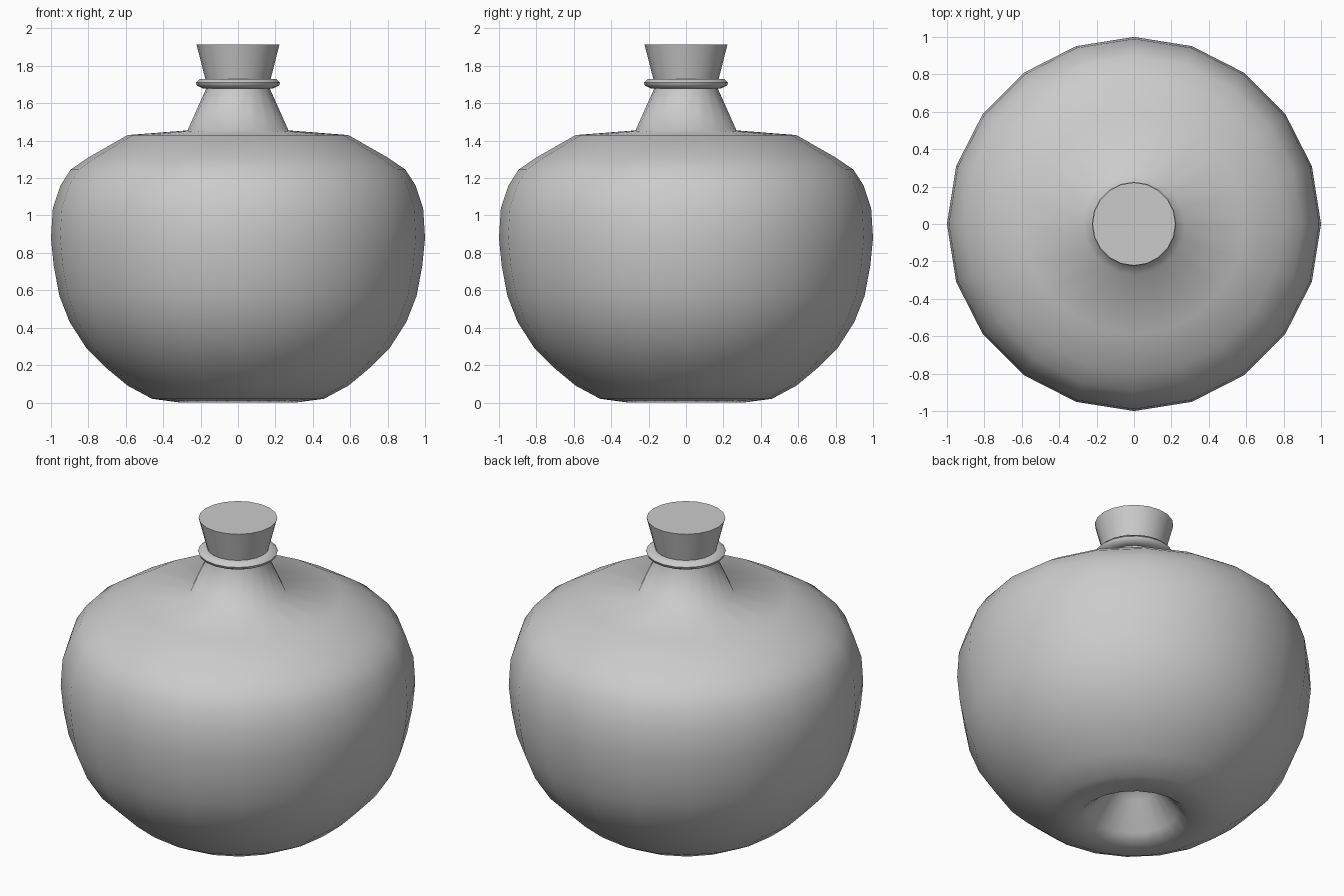
import bpy, bmesh, math

if "Cube" in bpy.data.objects:
    bpy.data.objects.remove(bpy.data.objects["Cube"])

SIDES = 20


def lathe(name, profile, angle, closed=False):
    """Spin a (radius, z) profile about z; points on the axis become poles."""
    bm = bmesh.new()
    rings = []
    for r, z in profile:
        if r == 0:
            rings.append([bm.verts.new((0, 0, z))] * SIDES)
        else:
            rings.append([bm.verts.new((r * math.cos(2 * math.pi * i / SIDES),
                                        r * math.sin(2 * math.pi * i / SIDES), z))
                          for i in range(SIDES)])
    pairs = list(zip(rings, rings[1:]))
    if closed:
        pairs.append((rings[-1], rings[0]))
    for a, b in pairs:
        for i in range(SIDES):
            j = (i + 1) % SIDES
            bm.faces.new(list(dict.fromkeys((a[i], a[j], b[j], b[i]))))
    bmesh.ops.recalc_face_normals(bm, faces=bm.faces[:])
    mesh = bpy.data.meshes.new(name)
    bm.to_mesh(mesh)
    bm.free()
    obj = bpy.data.objects.new(name, mesh)
    bpy.context.collection.objects.link(obj)
    bpy.ops.object.select_all(action='DESELECT')
    obj.select_set(True)
    bpy.context.view_layer.objects.active = obj
    bpy.ops.object.shade_smooth_by_angle(angle=math.radians(angle))
    return obj


# round flask with a hollow pushed up into its base, and a tapered neck
lathe("bottle_body", [
    (0, 0.27), (0.07, 0.26), (0.14, 0.20), (0.25, 0.05), (0.31, 0.0),
    (0.46, 0.02), (0.59, 0.09), (0.71, 0.19), (0.81, 0.29), (0.90, 0.43),
    (0.955, 0.57), (0.985, 0.73), (1.0, 0.88), (0.99, 1.04), (0.95, 1.16),
    (0.895, 1.245), (0.80, 1.31), (0.59, 1.43), (0.27, 1.455),
    (0.165, 1.69), (0.165, 1.72), (0, 1.72)], 130)

# lip ring around the mouth
lathe("neck_ring", [(0.16, 1.68), (0.19, 1.68), (0.22, 1.695), (0.225, 1.71),
                    (0.205, 1.73), (0.16, 1.73)], 50, closed=True)

# flared stopper
lathe("stopper", [(0, 1.70), (0.167, 1.70), (0.222, 1.915), (0, 1.915)], 40)
